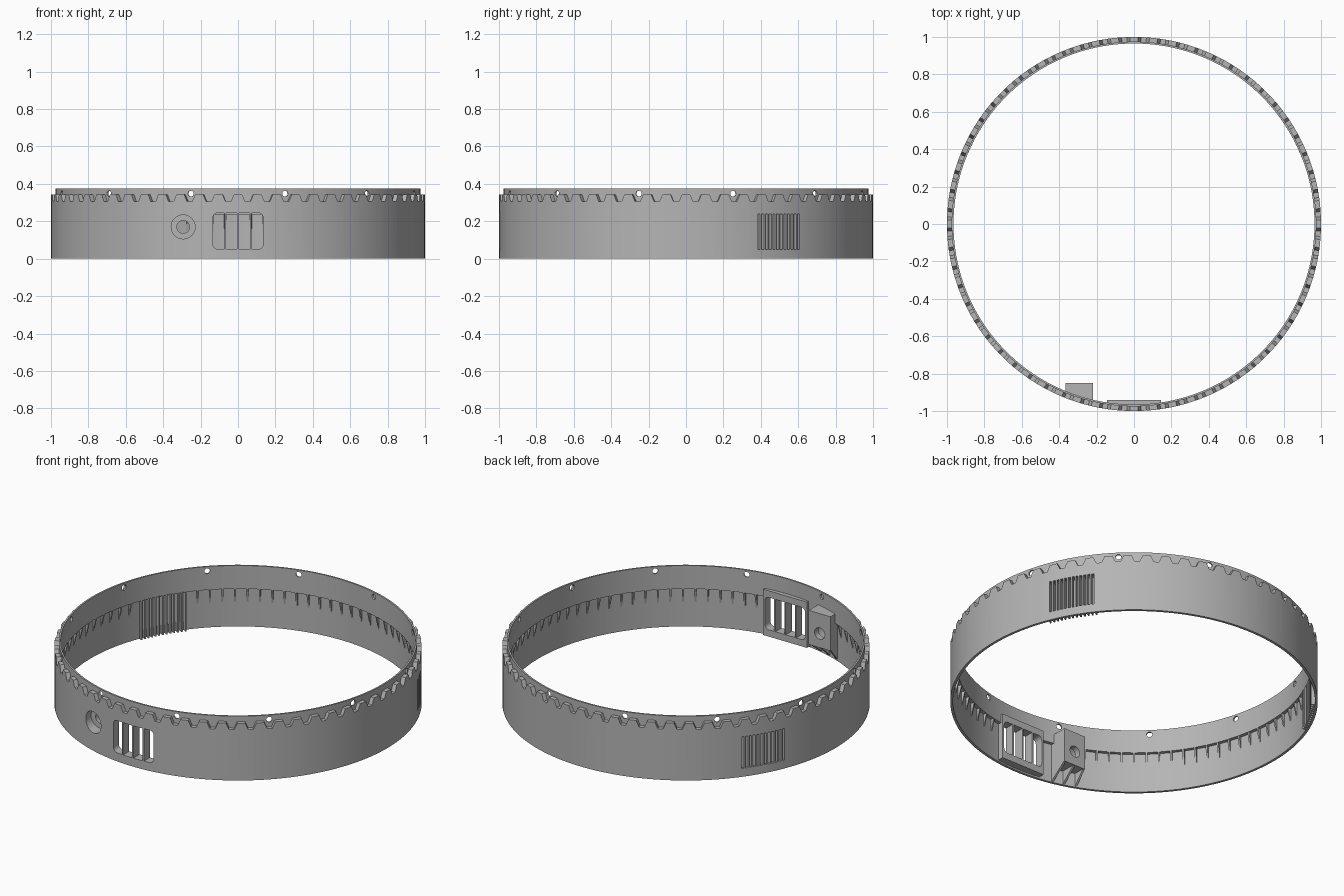
import bpy, bmesh, math
from mathutils import Vector, Matrix

cube = bpy.data.objects.get("Cube")
if cube:
    bpy.data.objects.remove(cube, do_unlink=True)

grey = bpy.data.materials.new("plain_grey")
grey.use_nodes = True
COLOR = (0.46, 0.46, 0.46, 1)
grey.diffuse_color = COLOR
grey.node_tree.nodes["Principled BSDF"].inputs["Base Color"].default_value = COLOR

R_OUT, R_WALL, R_STEP, R_LIP = 1.0, 0.985, 0.975, 0.965
TOP, VALLEY, TOOTH, LEDGE = 0.375, 0.305, 0.343, 0.235
VENTS = (30, 150)
BORE_X, BORE_Z = -0.293, 0.17


def polar(r, deg, z=0.0):
    a = math.radians(deg)
    return Vector((r * math.cos(a), r * math.sin(a), z))


def finish(name, bm):
    bmesh.ops.recalc_face_normals(bm, faces=bm.faces)
    mesh = bpy.data.meshes.new(name)
    bm.to_mesh(mesh)
    bm.free()
    mesh.materials.append(grey)
    ob = bpy.data.objects.new(name, mesh)
    bpy.context.collection.objects.link(ob)
    return ob


def slab(bm, outline, offset):
    """Closed solid from a flat outline pushed along an offset."""
    a = [bm.verts.new(p) for p in outline]
    b = [bm.verts.new(Vector(p) + Vector(offset)) for p in outline]
    n = len(a)
    bm.faces.new(a)
    bm.faces.new(b[::-1])
    for i in range(n):
        j = (i + 1) % n
        bm.faces.new((a[j], a[i], b[i], b[j]))


def box(bm, size, matrix):
    geo = bmesh.ops.create_cube(bm, size=1, matrix=matrix @ Matrix.Diagonal((*size, 1)))
    return geo["verts"]


def wall_y(x, r=0.99):
    return -math.sqrt(r * r - x * x)


def wall_block(bm, x0, x1, y_in, z0, z1):
    """Block with a flat inner face that follows the curved wall outside."""
    xs = [x0 + (x1 - x0) * i / 12 for i in range(13)]
    outline = [(x, wall_y(x), z0) for x in xs] + [(x1, y_in, z0), (x0, y_in, z0)]
    slab(bm, outline, (0, 0, z1 - z0))


# Ring body: one cross-section swept round, with a toothed outer shoulder
bm = bmesh.new()
columns = []
for k in range(60):
    for off, z in ((-1.75, TOOTH), (-0.8, VALLEY), (0.8, VALLEY), (1.75, TOOTH), (3, TOOTH)):
        section = ((R_OUT, 0), (R_OUT, z), (R_STEP, z), (R_STEP, TOP),
                   (R_LIP, TOP), (R_LIP, LEDGE), (R_WALL, LEDGE), (R_WALL, 0))
        columns.append([bm.verts.new(polar(r, 6 * k + 3 + off, h)) for r, h in section])
for i, col in enumerate(columns):
    nxt = columns[(i + 1) % len(columns)]
    for j in range(len(col)):
        m = (j + 1) % len(col)
        bm.faces.new((col[j], nxt[j], nxt[m], col[m]))
ring = finish("ring_body", bm)

# Flat window surround and connector housing on the inner wall
bm = bmesh.new()
wall_block(bm, -0.145, 0.145, -0.94, 0.01, 0.285)
surround = finish("window_surround", bm)
bm = bmesh.new()
wall_block(bm, -0.365, -0.22, -0.85, 0.085, 0.29)
housing = finish("connector_housing", bm)

# Cutter solids
bm = bmesh.new()
for i in range(4):  # window openings, rounded at the outer corners
    x = -0.1035 + 0.069 * i
    verts = box(bm, (0.06, 0.2, 0.194), Matrix.Translation((x, -0.97, 0.148)))
    if i in (0, 3):
        side = -1 if i == 0 else 1
        edges = {e for v in verts for e in v.link_edges
                 if all((w.co.x - x) * side > 0 for w in e.verts)
                 and abs(e.verts[0].co.z - e.verts[1].co.z) < 1e-4}
        bmesh.ops.bevel(bm, geom=list(edges), offset=0.025, segments=5,
                        profile=0.5, affect='EDGES')
for deg in VENTS:  # vent slots
    turn = Matrix.Rotation(math.radians(deg), 4, 'Z')
    for i in range(12):
        y = (i - 5.5) * 0.0222
        box(bm, (0.08, 0.0135, 0.19), turn @ Matrix.Translation((1.01, y, 0.145)))
for k in range(12):  # fixing holes through the lip
    deg = 15 + 30 * k
    m = (Matrix.Translation(polar(0.97, deg, 0.348)) @ Matrix.Rotation(math.radians(deg), 4, 'Z')
         @ Matrix.Rotation(math.pi / 2, 4, 'Y'))
    bmesh.ops.create_cone(bm, cap_ends=True, segments=20, radius1=0.016, radius2=0.016,
                          depth=0.06, matrix=m)
# stepped connector bore
rings = []
for r, y in ((0.064, -1.05), (0.064, -0.885), (0.034, -0.885), (0.034, -0.8)):
    rings.append([bm.verts.new((BORE_X + r * math.cos(t), y, BORE_Z + r * math.sin(t)))
                  for t in (math.tau * s / 32 for s in range(32))])
for a, b in zip(rings, rings[1:]):
    for s in range(32):
        n = (s + 1) % 32
        bm.faces.new((a[s], a[n], b[n], b[s]))
bm.faces.new(rings[0])
bm.faces.new(rings[-1][::-1])
cutter = finish("opening_cutter", bm)
cutter.hide_render = True

for ob in (ring, surround, housing):
    mod = ob.modifiers.new("openings", 'BOOLEAN')
    mod.operation = 'DIFFERENCE'
    mod.solver = 'EXACT'
    mod.object = cutter
    bpy.context.view_layer.objects.active = ob
    bpy.ops.object.modifier_apply(modifier=mod.name)
bpy.data.objects.remove(cutter, do_unlink=True)

# Small triangular gussets under the ledge
bm = bmesh.new()
for k in range(90):
    deg = 4 * k + 2
    if any(abs(deg - v) < 9.5 for v in VENTS) or 246 < deg < 280:
        continue
    side = polar(0.005, deg + 90)
    outline = [polar(R_LIP, deg, LEDGE + 0.005) - side, polar(R_WALL + 0.003, deg, LEDGE + 0.005) - side,
               polar(R_WALL + 0.003, deg, 0.135) - side]
    slab(bm, outline, side * 2)
gussets = finish("ledge_gussets", bm)

# Upright fins behind the vent ribs
bm = bmesh.new()
for deg in VENTS:
    turn = Matrix.Rotation(math.radians(deg), 4, 'Z')
    for i in range(13):
        y = (i - 6) * 0.0222
        x = math.sqrt(0.976 ** 2 - y * y)
        box(bm, (0.024, 0.008, 0.24), turn @ Matrix.Translation((x, y, 0.12)))
fins = finish("vent_fins", bm)

# Triangular brackets under the connector housing
bm = bmesh.new()
for x in (-0.365, -0.298, -0.232):
    y = wall_y(x + 0.006)
    slab(bm, [(x, -0.85, 0.09), (x, y, 0.09), (x, y, 0.002)], (0.012, 0, 0))
brackets = finish("housing_brackets", bm)

# Smooth curved walls, keep the edges crisp
bpy.ops.object.select_all(action='DESELECT')
for ob in (ring, surround, housing, gussets, fins, brackets):
    ob.select_set(True)
bpy.context.view_layer.objects.active = ring
bpy.ops.object.shade_smooth_by_angle(angle=math.radians(25))
